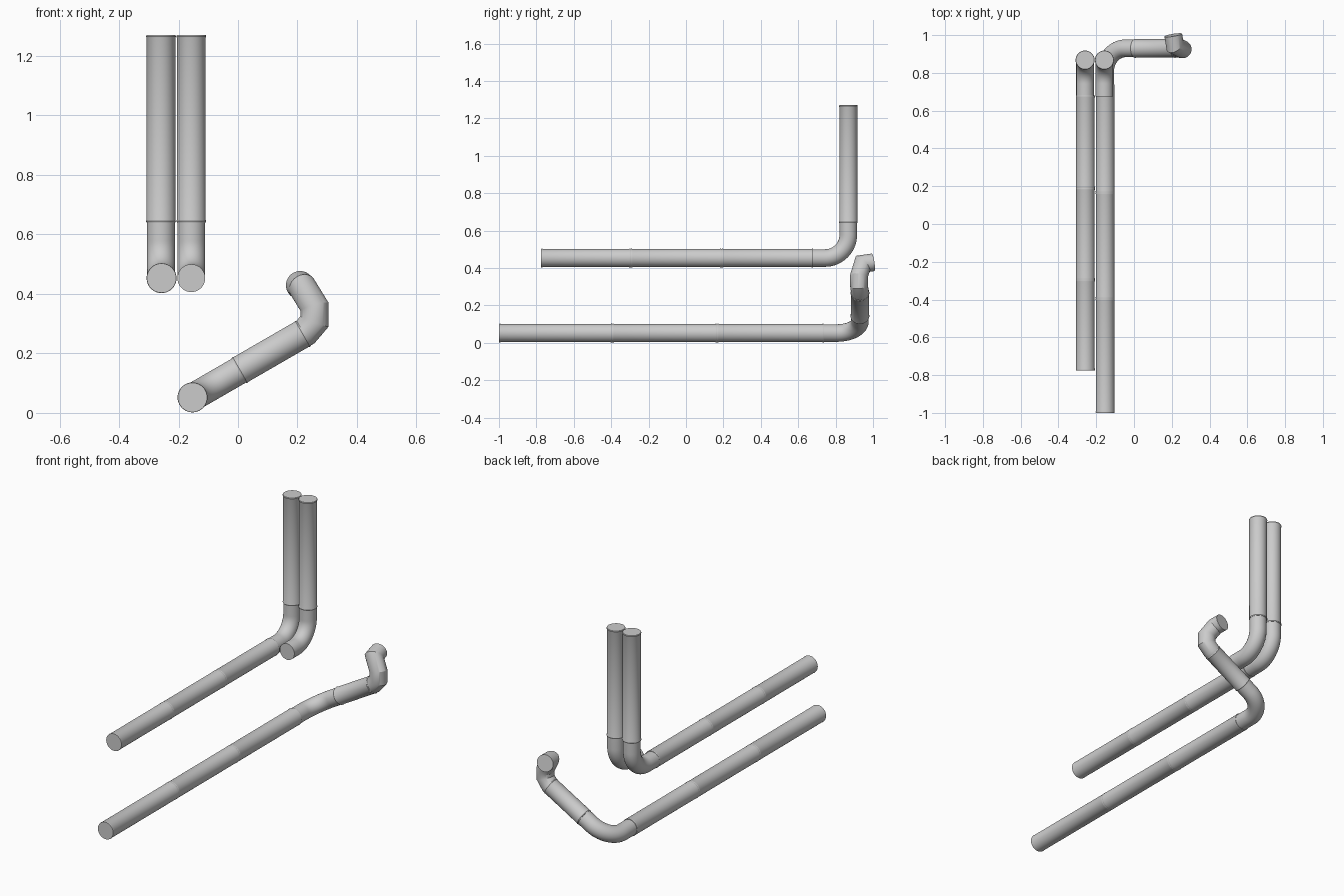
import bpy, bmesh, math
from mathutils import Vector

if "Cube" in bpy.data.objects:
    bpy.data.objects.remove(bpy.data.objects["Cube"])

SIDES = 40
R = 0.0485        # straight pipe radius
R_ELBOW = 0.0468  # elbows slip inside the pipes
R_BEAD = 0.0503   # rolled bead at the pipe ends


def sweep(name, pts, radii):
    """Capped round tube along a path, mitred at every corner."""
    pts = [Vector(p) for p in pts]
    dirs = [(b - a).normalized() for a, b in zip(pts, pts[1:])]
    u = dirs[0].orthogonal().normalized()
    bm = bmesh.new()
    rings = []
    for i, p in enumerate(pts):
        d0, d1 = dirs[max(i - 1, 0)], dirs[min(i, len(dirs) - 1)]
        n = (d0 + d1).normalized()
        v = d0.cross(u)
        ring = []
        for k in range(SIDES):
            t = 2 * math.pi * k / SIDES
            o = u * math.cos(t) + v * math.sin(t)
            o -= d0 * (o.dot(n) / d0.dot(n))
            ring.append(bm.verts.new(p + o * radii[i]))
        rings.append(ring)
        u = (d0.rotation_difference(d1) @ u).normalized()
    for a, b in zip(rings, rings[1:]):
        for k in range(SIDES):
            j = (k + 1) % SIDES
            bm.faces.new((a[k], a[j], b[j], b[k]))
    bm.faces.new(rings[0][::-1])
    bm.faces.new(rings[-1])
    bmesh.ops.recalc_face_normals(bm, faces=bm.faces)
    me = bpy.data.meshes.new(name)
    bm.to_mesh(me)
    bm.free()
    ob = bpy.data.objects.new(name, me)
    bpy.context.collection.objects.link(ob)
    bpy.ops.object.select_all(action='DESELECT')
    ob.select_set(True)
    bpy.context.view_layer.objects.active = ob
    bpy.ops.object.shade_smooth_by_angle(angle=math.radians(30))
    return ob


def pipe(name, a, b, r=R, w=0.009):
    """Straight pipe length with a rolled bead at each end."""
    a, b = Vector(a), Vector(b)
    d = (b - a).normalized()
    pts = [a, a + d * w * .5, a + d * w, b - d * w, b - d * w * .5, b]
    sweep(name, pts, [r, R_BEAD, r, r, R_BEAD, r])


def elbow(name, corner, d_in, d_out, leg=0.192, bend=0.125):
    """Quarter bend with a straight collar on both ends."""
    c, i, o = Vector(corner), Vector(d_in), Vector(d_out)
    pts = [c - i * leg]
    for k in range(17):
        t = math.pi / 2 * k / 16
        pts.append(c - i * bend * (1 - math.sin(t)) + o * bend * (1 - math.cos(t)))
    pts.append(c + o * leg)
    sweep(name, pts, [R_ELBOW] * len(pts))


Y, Z = Vector((0, 1, 0)), Vector((0, 0, 1))
UP_Z, UP_Y = 0.453, 0.868

# Two upper elbows with vertical risers
for side, x in (("left", -0.259), ("right", -0.157)):
    elbow(side + "_riser_elbow", (x, UP_Y, UP_Z), Y, Z)
    pipe(side + "_riser_pipe", (x, UP_Y, 0.64), (x, UP_Y, 1.27))

# Upper horizontal run, left riser only
cuts = [-0.775, -0.295, 0.19, 0.68]
for n, (a, b) in enumerate(zip(cuts, cuts[1:])):
    pipe(f"upper_run_pipe_{n + 1}", (-0.257, a, UP_Z), (-0.257, b, UP_Z), 0.0492)

# Lower horizontal run
LX, LY, LZ = -0.153, 0.93, 0.052
cuts = [-1.0, -0.395, 0.166, 0.738]
for n, (a, b) in enumerate(zip(cuts, cuts[1:])):
    pipe(f"lower_run_pipe_{n + 1}", (LX, a, LZ), (LX, b, LZ), 0.0492)

# Lower elbow turning into a branch that climbs at 30 degrees
slope = Vector((math.cos(math.pi / 6), 0, math.sin(math.pi / 6)))
corner = Vector((LX, LY, LZ))
elbow("lower_elbow", corner, Y, slope)
branch_end = corner + slope * 0.432
pipe("branch_pipe", corner + slope * 0.18, branch_end)

# Segmented end elbow turning up and back
path = [branch_end, (0.257, 0.925, 0.307), (0.257, 0.925, 0.357),
        (0.217, 0.945, 0.422), (0.208, 1.0, 0.430)]
path[1:1] = [branch_end + slope * 0.006]
sweep("segmented_end_elbow", path, [0.0475] * len(path))
